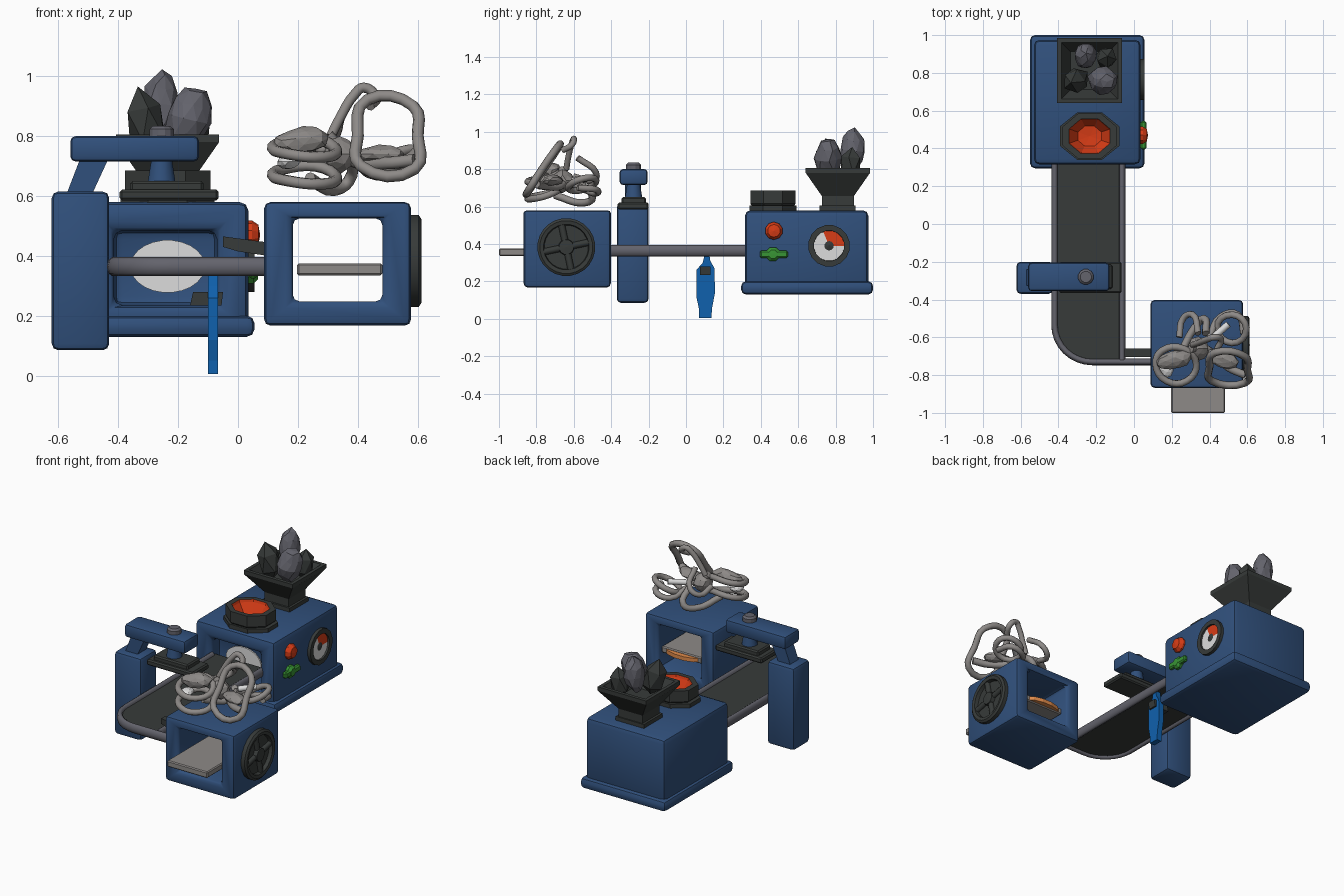
import bpy, bmesh, math, random
from mathutils import Vector, Matrix, noise

if "Cube" in bpy.data.objects:
    bpy.data.objects.remove(bpy.data.objects["Cube"])
random.seed(4)

def mat(name, r, g, b):
    m = bpy.data.materials.new(name)
    m.diffuse_color = (r, g, b, 1)
    m.use_nodes = True
    m.node_tree.nodes["Principled BSDF"].inputs["Base Color"].default_value = m.diffuse_color
    return m

BLUE = mat("machine_blue", 0.03, 0.08, 0.20)
DARK = mat("dark_iron", 0.038, 0.043, 0.041)
STEEL = mat("steel_grey", 0.125, 0.125, 0.15)
PALE = mat("pale_metal", 0.27, 0.255, 0.245)
WHITE = mat("white", 0.72, 0.72, 0.72)
RED = mat("red_glow", 0.68, 0.045, 0.008)
GREEN = mat("green", 0.04, 0.30, 0.035)
BRIGHT = mat("bright_blue", 0.005, 0.12, 0.42)
ORANGE = mat("orange", 0.75, 0.26, 0.07)

def finish(name, bm, *mats, smooth=None):
    bmesh.ops.recalc_face_normals(bm, faces=bm.faces)
    me = bpy.data.meshes.new(name)
    bm.to_mesh(me)
    bm.free()
    ob = bpy.data.objects.new(name, me)
    bpy.context.collection.objects.link(ob)
    for m in mats:
        me.materials.append(m)
    if smooth:
        select(ob)
        bpy.ops.object.shade_smooth_by_angle(angle=math.radians(smooth))
    return ob

def select(ob):
    bpy.ops.object.select_all(action='DESELECT')
    ob.select_set(True)
    bpy.context.view_layer.objects.active = ob

def box(name, x, y, z, m, bev=0.0, seg=2, cut=None):
    """Box from (min, max) ranges, optionally cut through and bevelled."""
    bm = bmesh.new()
    bmesh.ops.create_cube(bm, size=1)
    for v in bm.verts:
        v.co = [r[0] + (c + 0.5) * (r[1] - r[0]) for c, r in zip(v.co, (x, y, z))]
    ob = finish(name, bm, m)
    select(ob)
    if cut:
        md = ob.modifiers.new("cut", 'BOOLEAN')
        md.operation, md.object, md.solver = 'DIFFERENCE', cut, 'EXACT'
        bpy.ops.object.modifier_apply(modifier="cut")
        bpy.data.objects.remove(cut)
        select(ob)
    if bev:
        md = ob.modifiers.new("bevel", 'BEVEL')
        md.width, md.segments = bev, seg
        bpy.ops.object.modifier_apply(modifier="bevel")
        bpy.ops.object.shade_smooth_by_angle(angle=math.radians(35))
    return ob

def lathe(name, prof, n, loc, mats, axis='Z', scale=(1, 1, 1), rule=None, smooth=None, turn=0.5):
    """Spin a (radius, height) profile with n sides; rule gives the material per profile step."""
    bm = bmesh.new()
    rings = [[bm.verts.new((r * math.cos((k + turn) * math.tau / n), r * math.sin((k + turn) * math.tau / n), h))
              for k in range(n)] for r, h in prof]
    for i in range(len(rings) - 1):
        for k in range(n):
            a, b = rings[i], rings[i + 1]
            f = bm.faces.new((a[k], a[(k + 1) % n], b[(k + 1) % n], b[k]))
            f.material_index = rule(i, k) if rule else 0
    bmesh.ops.remove_doubles(bm, verts=bm.verts, dist=1e-5)
    # for X the local x points along world y, local y along world z
    rot = {'Z': Matrix(), 'X': Matrix(((0, 0, 1, 0), (1, 0, 0, 0), (0, 1, 0, 0), (0, 0, 0, 1))),
           'Y': Matrix.Rotation(math.pi / 2, 4, 'X')}[axis]
    bm.transform(Matrix.Translation(loc) @ rot @ Matrix.Diagonal((*scale, 1)))
    return finish(name, bm, *mats, smooth=smooth)

def prism(name, pts, lo, hi, m, axis='z'):
    """Extrude a flat outline along one axis."""
    put = {'x': lambda a, b, c: (c, a, b), 'y': lambda a, b, c: (a, c, b), 'z': lambda a, b, c: (a, b, c)}[axis]
    bm = bmesh.new()
    f = bm.faces.new([bm.verts.new(put(a, b, lo)) for a, b in pts])
    ext = bmesh.ops.extrude_face_region(bm, geom=[f])['geom']
    d = Vector(put(0, 0, hi - lo))
    bmesh.ops.translate(bm, vec=d, verts=[v for v in ext if isinstance(v, bmesh.types.BMVert)])
    return finish(name, bm, m)

def tube(name, pts, r, m, closed=False, curved=True, res=4):
    cu = bpy.data.curves.new(name, 'CURVE')
    cu.dimensions, cu.bevel_depth, cu.bevel_resolution = '3D', r, 2
    cu.use_fill_caps, cu.resolution_u = True, res
    sp = cu.splines.new('BEZIER' if curved else 'POLY')
    p = sp.bezier_points if curved else sp.points
    p.add(len(pts) - 1)
    for q, c in zip(p, pts):
        if curved:
            q.co, q.handle_left_type, q.handle_right_type = c, 'AUTO', 'AUTO'
        else:
            q.co = (*c, 1)
    sp.use_cyclic_u = closed
    cu.materials.append(m)
    ob = bpy.data.objects.new(name, cu)
    bpy.context.collection.objects.link(ob)
    select(ob)
    bpy.ops.object.convert(target='MESH')
    return ob

def rock(name, loc, size, m, tilt=(0, 0, 0), sub=2):
    bm = bmesh.new()
    bmesh.ops.create_icosphere(bm, subdivisions=sub, radius=1)
    for v in bm.verts:
        v.co *= 1 + 0.22 * noise.noise(v.co * 1.3 + Vector(loc) * 9)
        v.co = [a * b for a, b in zip(v.co, size)]
    for a, t in zip('XYZ', tilt):
        bm.transform(Matrix.Rotation(t, 4, a))
    bm.transform(Matrix.Translation(loc))
    return finish(name, bm, m)

# furnace: base, body with recessed mouth, glowing outlet
box("furnace_base", (-0.55, 0.055), (0.295, 1.0), (0.13, 0.20), BLUE, 0.025)
mouth = box("mouth_cutter", (-0.415, -0.07), (0.2, 0.40), (0.235, 0.485), BLUE)
box("furnace_body", (-0.53, 0.035), (0.315, 0.975), (0.15, 0.58), BLUE, 0.03, 2, mouth)
lathe("mouth_glow", [(0, 0), (1, 0), (1, 0.008), (0, 0.008)], 24, (-0.235, 0.398, 0.365), [WHITE], 'Y', (0.125, 0.088, 1))

# furnace chimney with red interior
lathe("chimney_foot", [(0, 0), (0.17, 0), (0.17, 0.03), (0, 0.03)], 8, (-0.235, 0.465, 0.575), [DARK], 'Z', (1, 0.8, 1))
lathe("chimney", [(0.12, 0), (0.138, 0.02), (0.138, 0.09), (0.105, 0.09), (0.10, 0.075), (0.06, 0.015), (0, 0.01)],
      8, (-0.235, 0.465, 0.595), [DARK, RED], 'Z', (1.12, 0.95, 1), lambda i, k: int(i >= 3))

# hopper with square funnel and rocks
q = math.sqrt(2)
box("hopper_foot", (-0.335, -0.135), (0.715, 0.905), (0.57, 0.605), DARK)
lathe("hopper", [(0, 0), (0.085 * q, 0), (0.085 * q, 0.055), (0.172 * q, 0.18), (0.172 * q, 0.205), (0.15 * q, 0.205),
                 (0.10 * q, 0.12), (0, 0.12)], 4, (-0.235, 0.812, 0.60), [DARK])
rock("rock_back", (-0.26, 0.89, 0.90), (0.062, 0.066, 0.115), STEEL, (-0.1, 0.05, 0))
rock("rock_right", (-0.165, 0.76, 0.86), (0.072, 0.075, 0.11), STEEL, (0.15, 0.2, 0.4))
rock("rock_left", (-0.31, 0.76, 0.845), (0.07, 0.07, 0.115), DARK, (0.1, -0.2, 0), 1)
rock("rock_corner", (-0.145, 0.88, 0.82), (0.06, 0.06, 0.10), DARK, (0, 0.1, 1), 1)

# gauge, with a red quarter on its dial
lathe("gauge_rim", [(0.085, 0), (0.112, 0), (0.112, 0.03), (0.082, 0.03), (0.08, 0)], 16, (0.025, 0.765, 0.39), [DARK], 'X', smooth=30)
lathe("gauge_dial", [(0, 0), (0.086, 0), (0.086, 0.014), (0.025, 0.014), (0, 0.022)], 16, (0.03, 0.765, 0.39),
      [WHITE, RED, DARK], 'X', rule=lambda i, k: 2 if i == 3 else int(k < 5), turn=0)
# buttons and valve
lathe("red_button", [(0.048, 0), (0.048, 0.015), (0.034, 0.036), (0, 0.042)], 10, (0.032, 0.47, 0.47), [RED], 'X')
lathe("green_knob", [(0.04, 0), (0.04, 0.02), (0.025, 0.035), (0, 0.036)], 8, (0.032, 0.465, 0.345), [GREEN], 'X')
box("green_lever", (0.035, 0.065), (0.395, 0.545), (0.325, 0.365), GREEN, 0.008, 1)

# conveyor belt with curved corner and rails
arc = [(-0.22 - 0.20 * math.cos(t), -0.535 - 0.195 * math.sin(t)) for t in [i * math.pi / 16 for i in range(9)]]
prism("belt", [(-0.06, 0.36), (-0.42, 0.36)] + arc + [(-0.06, -0.73)], 0.35, 0.375, DARK)
def rail(name, pts):
    """Upright strip with rounded section following a path."""
    ob = tube(name, [(x, y, 0.0) for x, y in pts], 0.018, STEEL, curved=False)
    for v in ob.data.vertices:
        v.co.z = 0.364 + v.co.z * 1.75
rail("outer_rail", [(-0.42, 0.34)] + arc + [(0.11, -0.73)])
rail("inner_rail", [(-0.063, 0.34), (-0.063, -0.72)])
prism("belt_guide", [(-0.05, 0.465), (0.10, 0.445), (0.10, 0.40), (0.0, 0.415), (-0.05, 0.43)], -0.705, -0.66, DARK, 'y')

# press post, strut, arm and head
box("press_post", (-0.622, -0.43), (-0.37, -0.20), (0.085, 0.615), BLUE, 0.022)
prism("press_strut", [(-0.575, 0.60), (-0.49, 0.60), (-0.43, 0.73), (-0.525, 0.73)], -0.325, -0.24, BLUE, 'y')
box("press_arm", (-0.56, -0.13), (-0.355, -0.205), (0.715, 0.80), BLUE, 0.018)
lathe("press_knob", [(0.042, 0), (0.042, 0.025), (0.03, 0.036), (0, 0.036)], 12, (-0.255, -0.28, 0.798), [STEEL])
lathe("press_piston", [(0, 0), (0.048, 0), (0.035, 0.08), (0, 0.08)], 12, (-0.255, -0.28, 0.645), [BLUE], smooth=30)
box("press_head_upper", (-0.36, -0.115), (-0.345, -0.215), (0.61, 0.65), DARK, 0.008, 1)
box("press_plate", (-0.395, -0.065), (-0.365, -0.20), (0.585, 0.622), DARK, 0.008, 1)

# hanging blue handle and its clamp
prism("handle", [(0.07, 0.005), (0.135, 0.005), (0.14, 0.06), (0.155, 0.14), (0.152, 0.27), (0.13, 0.31), (0.125, 0.345),
                 (0.10, 0.345), (0.09, 0.30), (0.055, 0.26), (0.055, 0.12), (0.07, 0.05)], -0.101, -0.066, BRIGHT, 'x')
prism("clamp", [(-0.16, 0.235), (-0.055, 0.235), (-0.05, 0.28), (-0.15, 0.28)], 0.075, 0.13, DARK, 'y')

# cooler box with a tunnel from front to back
tunnel = box("tunnel_cutter", (0.183, 0.482), (-1.2, 0.0), (0.248, 0.525), BLUE)
box("cooler_box", (0.087, 0.578), (-0.868, -0.402), (0.167, 0.58), BLUE, 0.022, 2, tunnel)
box("tray", (0.197, 0.482), (-1.0, -0.44), (0.335, 0.375), PALE, 0.006, 1)
lathe("hot_ingot", [(0, 0), (0.13, 0), (0.13, 0.025), (0, 0.025)], 12, (0.335, -0.465, 0.342), [ORANGE], scale=(1, 0.45, 1))

# cooler fan
fan = (0.57, -0.64, 0.383)
lathe("fan_rim", [(0.11, 0), (0.155, 0), (0.155, 0.033), (0.142, 0.042), (0.122, 0.038), (0.115, 0)], 24, fan, [DARK], 'X', smooth=35)
lathe("fan_back", [(0, 0), (0.13, 0), (0.13, 0.015), (0, 0.015)], 24, fan, [DARK], 'X')
for i in range(2):
    a = math.radians(12 + 90 * i)
    dy, dz = 0.13 * math.cos(a), 0.13 * math.sin(a)
    tube(f"fan_spoke_{i}", [(0.588, -0.64 - dy, 0.383 - dz), (0.588, -0.64 + dy, 0.383 + dz)], 0.018, DARK, curved=False)
lathe("fan_hub", [(0.045, 0), (0.04, 0.04), (0, 0.043)], 12, fan, [DARK], 'X')

# tangle of bent wire loops above the cooler
R = 0.02
tube("loop_front", [(0.41, -0.83, 0.70), (0.59, -0.84, 0.69), (0.60, -0.77, 0.80), (0.585, -0.70, 0.90),
                    (0.43, -0.68, 0.92), (0.40, -0.76, 0.80)], R, PALE, True)
tube("loop_rear", [(0.44, -0.55, 0.69), (0.52, -0.63, 0.70), (0.595, -0.55, 0.75), (0.52, -0.48, 0.74)], R * 0.9, PALE, True)
tube("loop_rear_low", [(0.40, -0.60, 0.72), (0.46, -0.49, 0.67), (0.55, -0.48, 0.69), (0.58, -0.58, 0.70)], R * 0.9, PALE)
for i, z in enumerate((0.66, 0.75)):
    tube(f"loop_left_{i}", [(0.115, -0.74, z + 0.01), (0.17, -0.83, z - 0.01), (0.28, -0.83, z - 0.02), (0.33, -0.74, z),
                            (0.26, -0.66, z + 0.04), (0.15, -0.67, z + 0.03)], R * 0.95, PALE, True)
tube("top_hook", [(0.31, -0.64, 0.80), (0.34, -0.63, 0.86), (0.39, -0.61, 0.94), (0.42, -0.60, 0.962), (0.46, -0.61, 0.93),
                  (0.44, -0.66, 0.90)], R * 0.85, PALE)
tube("side_hook", [(0.24, -0.60, 0.76), (0.26, -0.50, 0.74), (0.31, -0.48, 0.78), (0.34, -0.58, 0.86)], R * 0.85, PALE)
tube("low_hook", [(0.24, -0.70, 0.66), (0.32, -0.55, 0.62), (0.37, -0.50, 0.65), (0.38, -0.58, 0.73)], R, PALE)
tube("link_bar", [(0.30, -0.66, 0.80), (0.38, -0.66, 0.72), (0.50, -0.76, 0.71), (0.59, -0.80, 0.72)], R * 1.1, PALE)
# flattened lumps joining the loops
rock("lump_left", (0.21, -0.72, 0.785), (0.10, 0.05, 0.045), PALE, (0.3, -0.15, 0.2))
rock("lump_middle", (0.34, -0.66, 0.74), (0.055, 0.06, 0.06), PALE)
rock("lump_right", (0.47, -0.71, 0.74), (0.09, 0.05, 0.03), PALE, (0, 0, -0.4))
tube("bright_rod", [(0.42, -0.60, 0.74), (0.50, -0.53, 0.75)], 0.018, WHITE, curved=False)
rock("bright_chip", (0.17, -0.76, 0.715), (0.04, 0.05, 0.025), WHITE)
